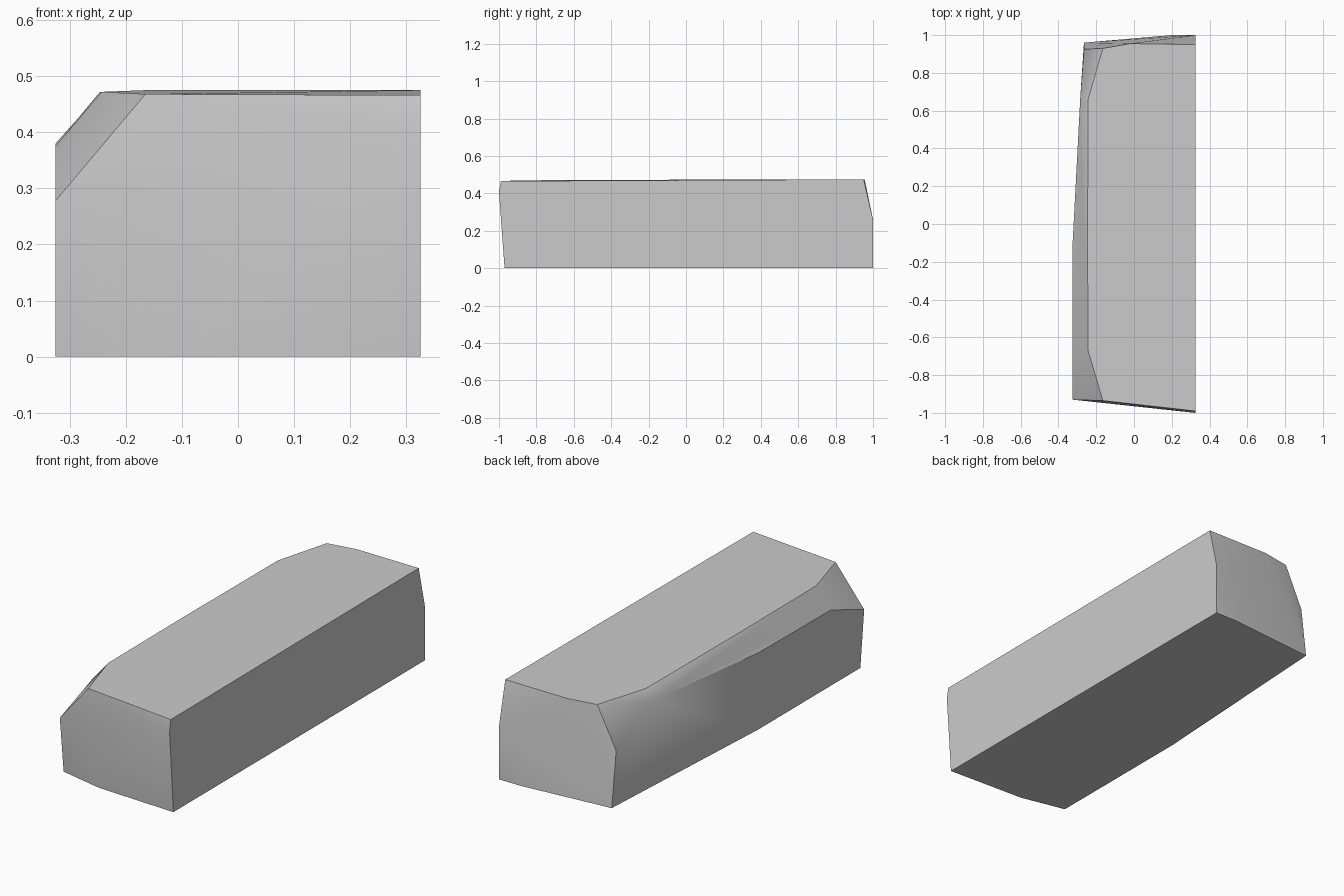
import bpy
import bmesh
import math

cube = bpy.data.objects.get("Cube")
if cube:
    bpy.data.objects.remove(cube, do_unlink=True)

grey = bpy.data.materials.new("plain grey")
grey.use_nodes = True
grey.diffuse_color = (0.6, 0.6, 0.6, 1)
grey.node_tree.nodes["Principled BSDF"].inputs["Base Color"].default_value = (0.6, 0.6, 0.6, 1)

SIDE, LEFT_TOP = 0.325, 0.472  # flat wall position and top height

# Front end: leaning face with a bent lower edge
front = [(-SIDE, -0.90, 0), (-0.095, -0.95, 0), (SIDE, -0.97, 0),
         (SIDE, -1.0, 0.41), (SIDE, -0.99, 0.466),
         (-0.165, -0.935, 0.468), (-SIDE, -0.93, 0.278)]

# Back end: upright below, leaning inward above
back = [(-0.265, 0.96, 0), (0.2, 1.0, 0), (SIDE, 1.0, 0),
        (SIDE, 1.0, 0.26), (SIDE, 0.95, 0.475),
        (-0.02, 0.955, 0.475), (-0.165, 0.93, 0.475), (-0.265, 0.925, 0.27)]

# Chamfered long edge: y, wall x, wall top z, chamfer top x
stations = [(-0.67, -SIDE, 0.375, -0.243),
            (-0.1, -SIDE, 0.38, -0.246),
            (0.66, -0.285, 0.425, -0.243)]
edge = []
for y, wall_x, wall_z, top_x in stations:
    edge += [(wall_x, y, 0), (wall_x, y, wall_z), (top_x, y, LEFT_TOP)]

# The block is convex, so wrap its corners
bm = bmesh.new()
for corner in front + back + edge:
    bm.verts.new(corner)
hull = bmesh.ops.convex_hull(bm, input=bm.verts)
loose = [v for v in bm.verts if not v.link_faces]
bmesh.ops.delete(bm, geom=loose, context="VERTS")
bmesh.ops.dissolve_limit(bm, angle_limit=math.radians(1.0),
                         verts=bm.verts, edges=bm.edges)
bmesh.ops.recalc_face_normals(bm, faces=bm.faces)

mesh = bpy.data.meshes.new("chamfered_block")
bm.to_mesh(mesh)
bm.free()
mesh.materials.append(grey)
block = bpy.data.objects.new("chamfered_block", mesh)
bpy.context.collection.objects.link(block)

# Soft bends, crisp main edges
bpy.ops.object.select_all(action="DESELECT")
block.select_set(True)
bpy.context.view_layer.objects.active = block
bpy.ops.object.shade_smooth_by_angle(angle=math.radians(30))
